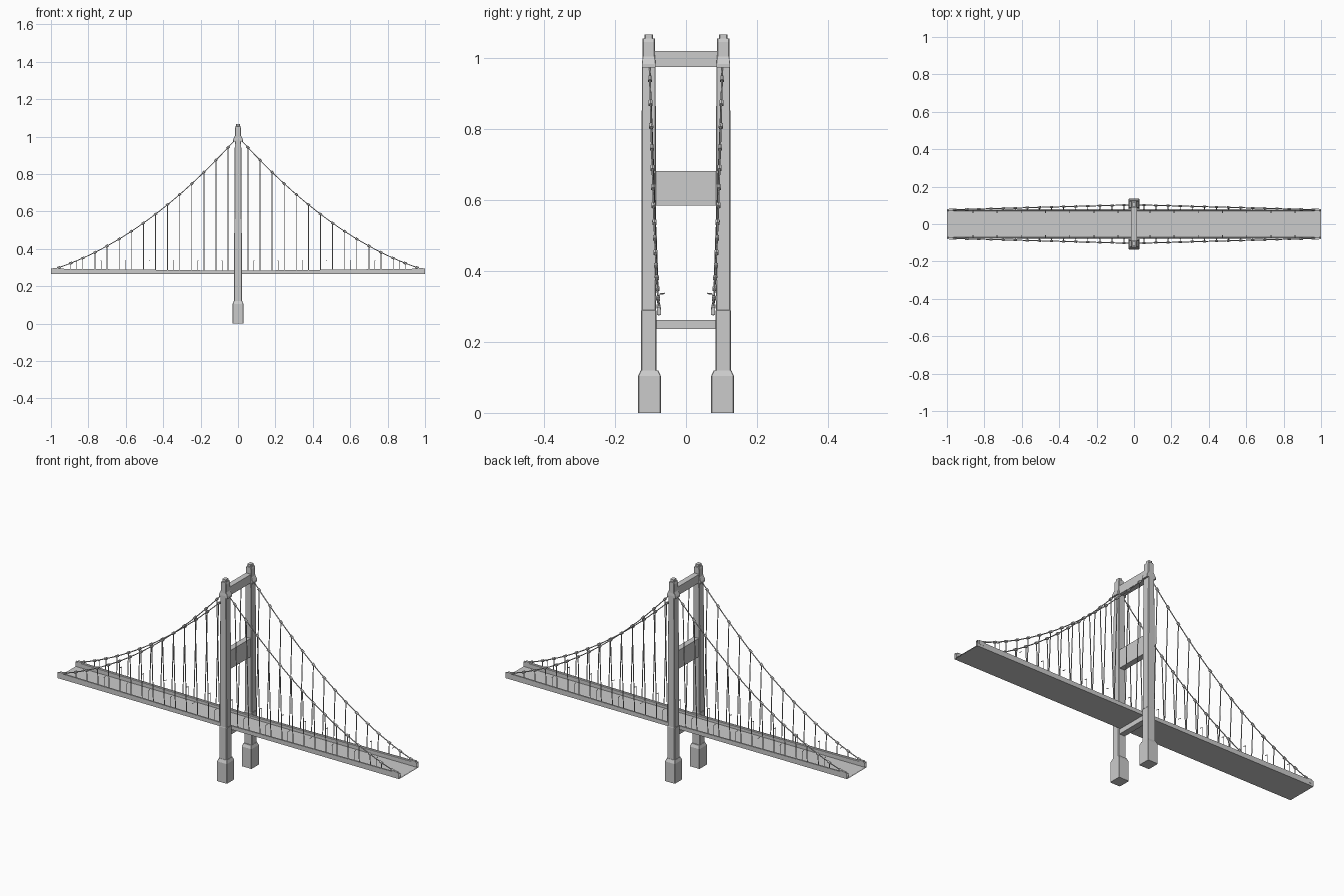
import bpy, bmesh
from mathutils import Vector

if "Cube" in bpy.data.objects:
    bpy.data.objects.remove(bpy.data.objects["Cube"])

SIDES = (-1, 1)


def finish(name, bm):
    bmesh.ops.recalc_face_normals(bm, faces=bm.faces)
    me = bpy.data.meshes.new(name)
    bm.to_mesh(me)
    bm.free()
    ob = bpy.data.objects.new(name, me)
    bpy.context.collection.objects.link(ob)
    return ob


def box(bm, x, y, z):
    vs = bmesh.ops.create_cube(bm, size=1)["verts"]
    for v in vs:
        v.co = Vector(((x[0] + x[1]) / 2 + v.co.x * (x[1] - x[0]),
                       (y[0] + y[1]) / 2 + v.co.y * (y[1] - y[0]),
                       (z[0] + z[1]) / 2 + v.co.z * (z[1] - z[0])))


def rod(bm, a, b, r, n=6):
    a, b = Vector(a), Vector(b)
    d = b - a
    m = d.to_track_quat('Z', 'Y').to_matrix().to_4x4()
    m.translation = (a + b) / 2
    bmesh.ops.create_cone(bm, cap_ends=True, segments=n, radius1=r, radius2=r,
                          depth=d.length, matrix=m)


def loft(bm, yc, sections, c):
    """Stack of corner-chamfered rectangles: (z, half x, half y)."""
    rings = []
    for z, hx, hy in sections:
        pts = [(hx, hy - c), (hx - c, hy), (c - hx, hy), (-hx, hy - c),
               (-hx, c - hy), (c - hx, -hy), (hx - c, -hy), (hx, c - hy)]
        rings.append([bm.verts.new((px, yc + py, z)) for px, py in pts])
    for a, b in zip(rings, rings[1:]):
        for i in range(8):
            j = (i + 1) % 8
            bm.faces.new((a[i], a[j], b[j], b[i]))
    bm.faces.new(rings[0][::-1])
    bm.faces.new(rings[-1])


def cable(x, s):
    t = 1 - abs(x)
    return Vector((x, s * (0.076 + 0.027 * t), 0.405 * t * t + 0.309 * t + 0.286))


# Tower legs with pier bases, stepped caps and cable saddles
for s, tag in zip(SIDES, ("front", "back")):
    bm = bmesh.new()
    loft(bm, s * 0.103, [(0, 0.029, 0.032), (0.104, 0.029, 0.032),
                         (0.12, 0.023, 0.025)], 0.002)
    finish(tag + "_pier_base", bm)
    bm = bmesh.new()
    loft(bm, s * 0.105, [(0.115, 0.022, 0.0215), (0.288, 0.022, 0.0215),
                         (0.29, 0.0205, 0.0205), (0.72, 0.0195, 0.020),
                         (0.98, 0.017, 0.0195), (0.985, 0.017, 0.0180),
                         (1.045, 0.016, 0.0175), (1.055, 0.013, 0.0175),
                         (1.0555, 0.010, 0.012), (1.067, 0.010, 0.012)], 0.0025)
    finish(tag + "_tower_leg", bm)
    bm = bmesh.new()
    loft(bm, s * 0.105, [(0.973, 0.026, 0.0195), (0.984, 0.026, 0.0195),
                         (1.01, 0.014, 0.0165)], 0.001)
    finish(tag + "_cable_saddle", bm)

# Cross beams
for name, z0, z1, hx in (("lower_beam", 0.237, 0.262, 0.016),
                         ("middle_beam", 0.585, 0.682, 0.015),
                         ("top_beam", 0.975, 1.02, 0.015)):
    bm = bmesh.new()
    box(bm, (-hx, hx), (-0.092, 0.092), (z0, z1))
    finish(name, bm)

# Deck: folded sheet channel, edge lips slightly taller at the ends
bm = bmesh.new()
rows = []
N = 16
for i in range(N + 1):
    x = -1 + 2 * i / N
    top = 0.283 + 0.011 * abs(x)
    half = [(0.070, 0.268), (0.070, top - 0.003), (0.073, top), (0.081, top),
            (0.081, 0.264)]
    prof = half + [(-y, z) for y, z in half[::-1]]
    rows.append([bm.verts.new((x, y, z)) for y, z in prof])
for a, b in zip(rows, rows[1:]):
    for k in range(len(a)):
        j = (k + 1) % len(a)
        bm.faces.new((a[k], a[j], b[j], b[k]))
finish("road_deck", bm)

# Main cables
for s, tag in zip(SIDES, ("front", "back")):
    cu = bpy.data.curves.new(tag + "_main_cable", 'CURVE')
    cu.dimensions = '3D'
    cu.bevel_depth = 0.0026
    cu.bevel_resolution = 1
    cu.use_fill_caps = True
    sp = cu.splines.new('POLY')
    n = 48
    sp.points.add(n)
    for i, p in enumerate(sp.points):
        p.co = (*cable(-0.985 + 1.97 * i / n, s), 1)
    ob = bpy.data.objects.new(tag + "_main_cable", cu)
    bpy.context.collection.objects.link(ob)

# Hangers run from cable clamps down into the deck lips
hang, clamp = bmesh.new(), bmesh.new()
for s in SIDES:
    for d in SIDES:
        for k in range(15):
            x = d * (0.053 + 0.0647 * k)
            p = cable(x, s)
            rod(hang, p, (x, s * 0.077, 0.275), 0.0023)
            t = (cable(x + 0.005, s) - cable(x - 0.005, s)).normalized() * 0.008
            rod(clamp, p - t, p + t, 0.0065)
finish("hangers", hang)
finish("cable_clamps", clamp)

# Slim lamp posts along the lips
bm = bmesh.new()
for s in SIDES:
    for d in SIDES:
        for k in range(7):
            x = d * (0.085 + 0.1294 * k)
            rod(bm, (x, s * 0.074, 0.283), (x, s * 0.074, 0.335), 0.001, 4)
            rod(bm, (x, s * 0.075, 0.335), (x, s * 0.060, 0.337), 0.002, 4)
finish("lamp_posts", bm)

# Cable anchors at the deck ends
bm = bmesh.new()
for s in SIDES:
    for d in SIDES:
        x = sorted((d * 0.965, d * 0.99))
        box(bm, x, (s * 0.076 - 0.006, s * 0.076 + 0.006), (0.276, 0.298))
finish("cable_anchors", bm)
